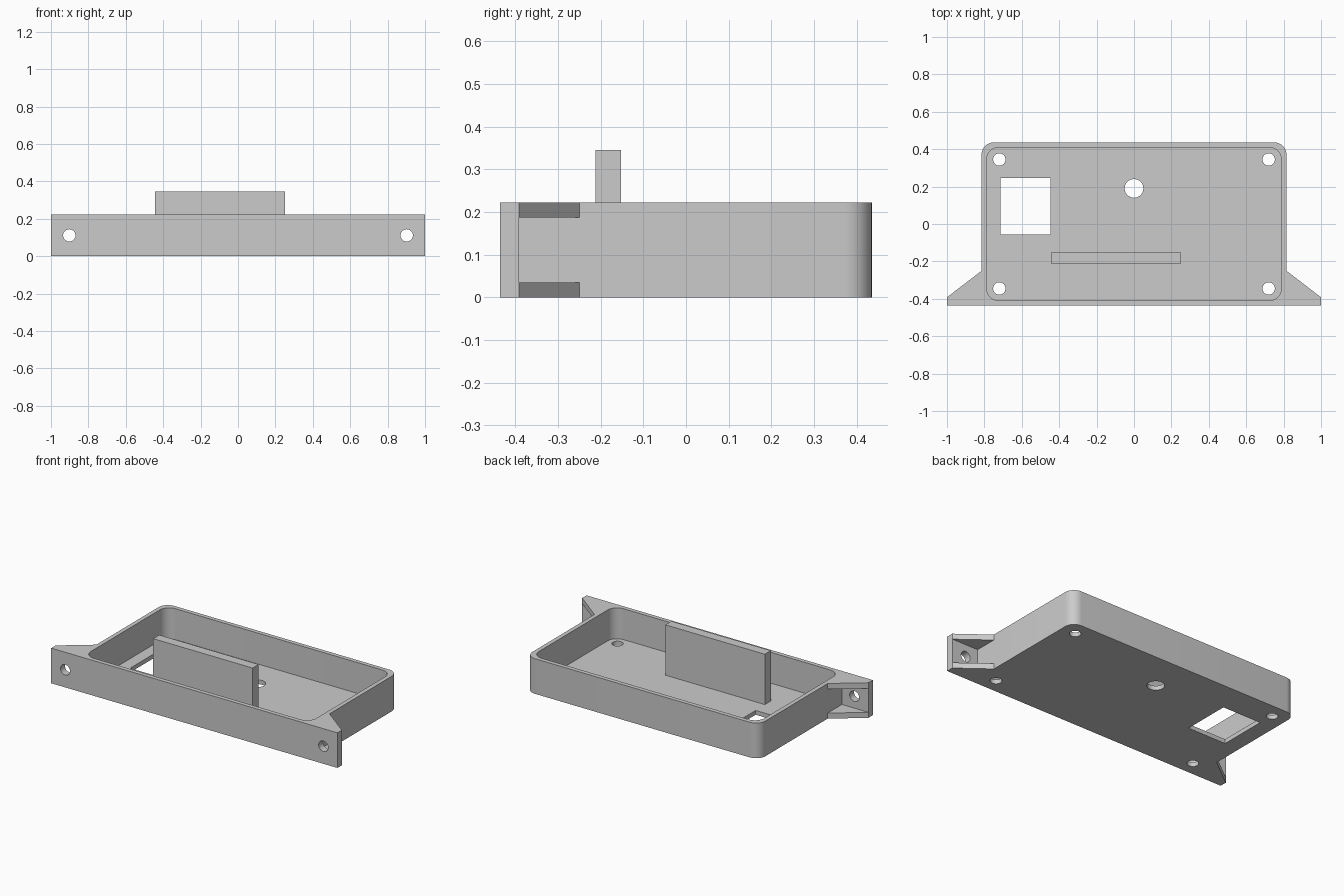
import bpy, bmesh, math
from mathutils import Matrix

if "Cube" in bpy.data.objects:
    bpy.data.objects.remove(bpy.data.objects["Cube"])

HEIGHT, FLOOR = 0.222, 0.027
HALF_X, HALF_Y, WALL = 0.815, 0.436, 0.027
PLATE_Y = -0.392          # back face of the mounting plate
GUSSET_Y, GUSSET_T = -0.25, 0.035

grey = bpy.data.materials.new("light grey")
grey.diffuse_color = (0.6, 0.6, 0.6, 1)
grey.use_nodes = True
grey.node_tree.nodes["Principled BSDF"].inputs["Base Color"].default_value = grey.diffuse_color


def arc(cx, cy, r, a0, a1, n):
    """Points along an arc, angles in degrees."""
    return [(cx + r * math.cos(math.radians(a0 + (a1 - a0) * i / n)),
             cy + r * math.sin(math.radians(a0 + (a1 - a0) * i / n)))
            for i in range(n + 1)]


def prism(name, outline, z0, z1, matrix=None):
    """Extrude a counter-clockwise outline from z0 to z1."""
    bm = bmesh.new()
    face = bm.faces.new([bm.verts.new((x, y, z0)) for x, y in outline])
    ext = bmesh.ops.extrude_face_region(bm, geom=[face])
    top = [g for g in ext["geom"] if isinstance(g, bmesh.types.BMVert)]
    bmesh.ops.translate(bm, verts=top, vec=(0, 0, z1 - z0))
    bmesh.ops.recalc_face_normals(bm, faces=bm.faces[:])
    if matrix:
        bm.transform(matrix)
    mesh = bpy.data.meshes.new(name)
    bm.to_mesh(mesh)
    bm.free()
    mesh.materials.append(grey)
    obj = bpy.data.objects.new(name, mesh)
    bpy.context.collection.objects.link(obj)
    return obj


def rect(x0, x1, y0, y1):
    return [(x0, y0), (x1, y0), (x1, y1), (x0, y1)]


def circle(x, y, r, n=32):
    return arc(x, y, r, 0, 360, n)[:-1]


def cut(target, cutter):
    """Subtract the cutter from the target, then delete the cutter."""
    bpy.context.view_layer.objects.active = target
    mod = target.modifiers.new("cut", "BOOLEAN")
    mod.operation, mod.solver, mod.object = "DIFFERENCE", "EXACT", cutter
    bpy.ops.object.modifier_apply(modifier=mod.name)
    bpy.data.objects.remove(cutter)


# Tray body: rounded back corners, front plate and side gussets in one outline
R = 0.065
right = [(1, -HALF_Y), (1, PLATE_Y), (HALF_X, GUSSET_Y)]
right += arc(HALF_X - R, HALF_Y - R, R, 0, 90, 8)
left = [(-x, y) for x, y in reversed(right)]
tray = prism("tray", right + left, 0, HEIGHT)

# Rounded inner cavity
ix, iy = HALF_X - WALL, HALF_Y - WALL
cavity = []
for k, (sx, sy) in enumerate([(1, 1), (-1, 1), (-1, -1), (1, -1)]):
    cavity += arc(sx * (ix - R), sy * (iy - R), R, 90 * k, 90 * k + 90, 8)
cut(tray, prism("cavity_cutter", cavity, FLOOR, 0.5))

# Open pockets between upper and lower gussets, and plate screw holes
upright = Matrix.Rotation(math.radians(90), 4, "X")
for s in (-1, 1):
    x0, x1 = sorted((s * HALF_X, s * 1.1))
    cut(tray, prism("pocket_cutter", rect(x0, x1, PLATE_Y, GUSSET_Y),
                    GUSSET_T, HEIGHT - GUSSET_T))
    cut(tray, prism("plate_hole_cutter", circle(s * 0.902, 0.111, 0.033),
                    0.36, 0.5, upright))

# Floor holes: four corners, one centre, one rectangular window
for sx in (-1, 1):
    for sy in (-1, 1):
        cut(tray, prism("corner_hole_cutter",
                        circle(sx * 0.72, sy * 0.345, 0.033), -0.1, 0.1))
cut(tray, prism("centre_hole_cutter", circle(0, 0.19, 0.05), -0.1, 0.1))
cut(tray, prism("window_cutter", rect(-0.714, -0.447, -0.057, 0.247), -0.1, 0.1))

# Upright divider standing on the floor
divider = prism("divider", rect(-0.444, 0.25, -0.212, -0.152), FLOOR, 0.345)

# Smooth rounded walls, sharp edges elsewhere
for obj in (tray, divider):
    bpy.ops.object.select_all(action="DESELECT")
    obj.select_set(True)
    bpy.context.view_layer.objects.active = obj
    bpy.ops.object.shade_smooth_by_angle(angle=math.radians(30))
